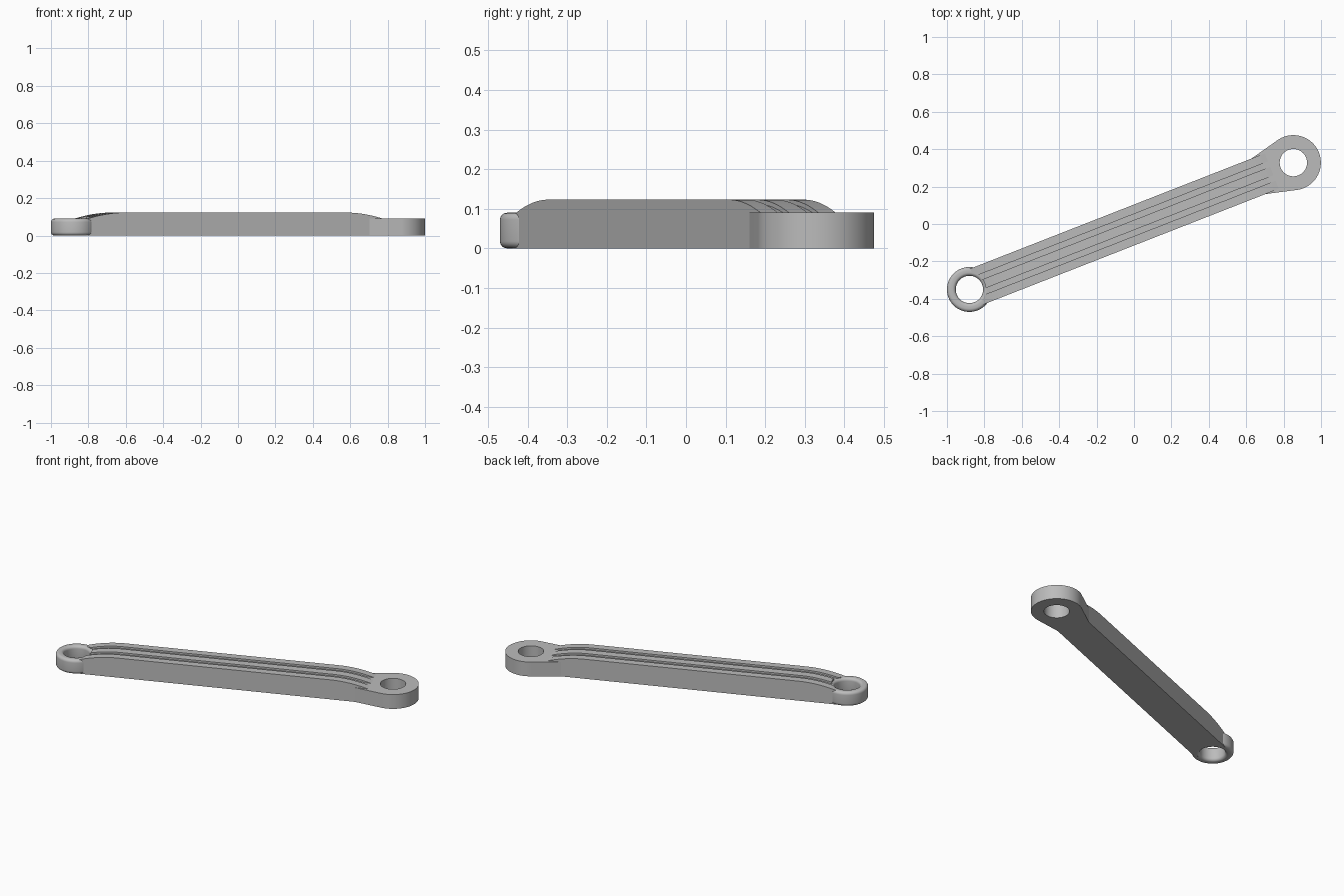
import bpy, bmesh, math
from mathutils import Matrix

old = bpy.data.objects.get("Cube")
if old:
    bpy.data.objects.remove(old)

grey = bpy.data.materials.new("plain grey")
grey.use_nodes = True
grey.diffuse_color = (0.5, 0.5, 0.5, 1)
grey.node_tree.nodes["Principled BSDF"].inputs["Base Color"].default_value = (0.5, 0.5, 0.5, 1)

# The link is modelled along local x, small eye at the origin, then turned in place
SMALL = (-0.88, -0.35)
BIG = (0.852, 0.328)
LENGTH = math.dist(SMALL, BIG)
ANGLE = math.atan2(BIG[1] - SMALL[1], BIG[0] - SMALL[0])
PLACE = Matrix.Translation((*SMALL, 0)) @ Matrix.Rotation(ANGLE, 4, 'Z')
EYE_H, BAR_H, HALF_W, HOLE_R = 0.09, 0.123, 0.102, 0.073


def finish(name, bm):
    bmesh.ops.recalc_face_normals(bm, faces=bm.faces)
    mesh = bpy.data.meshes.new(name)
    bm.to_mesh(mesh)
    bm.free()
    mesh.transform(PLACE)
    mesh.materials.append(grey)
    obj = bpy.data.objects.new(name, mesh)
    bpy.context.collection.objects.link(obj)
    return obj


def smooth(obj):
    bpy.ops.object.select_all(action='DESELECT')
    obj.select_set(True)
    bpy.context.view_layer.objects.active = obj
    bpy.ops.object.shade_smooth_by_angle(angle=math.radians(30))


def cylinder(name, u, radius):
    bm = bmesh.new()
    bmesh.ops.create_cone(bm, cap_ends=True, segments=96, radius1=radius, radius2=radius,
                          depth=0.5, matrix=Matrix.Translation((u, 0, 0)))
    obj = finish(name, bm)
    obj.hide_render = True
    obj.hide_set(True)
    return obj


def cut(obj, cutter):
    mod = obj.modifiers.new("hole", 'BOOLEAN')
    mod.operation = 'DIFFERENCE'
    mod.solver = 'EXACT'
    mod.object = cutter
    bpy.context.view_layer.objects.active = obj
    bpy.ops.object.modifier_apply(modifier=mod.name)
    bpy.data.objects.remove(cutter)


def bar_top(u):
    # Flat in the middle, falling along an arc towards each eye
    out = max(0.265 - u, u - (LENGTH - 0.343), 0)
    return BAR_H - 0.033 * (out / 0.22) ** 2


# Bar: a cross-section with two grooves, swept along its length
start, end = 0.02, LENGTH - 0.12
arc = [i / 14 for i in range(15)]
stations = [start + (0.265 - start) * t for t in arc]
stations += [LENGTH - 0.343 + (end - LENGTH + 0.343) * t for t in arc]
half = [(0.025, 0), (0.025, 1), (0.055, 1), (0.055, 0), (HALF_W, 0)]
top = [(-v, g) for v, g in reversed(half)] + half
bm = bmesh.new()
rings = []
for u in stations:
    z = bar_top(u)
    ring = [bm.verts.new((u, v, z - 0.011 * g)) for v, g in top]
    ring += [bm.verts.new((u, v, 0)) for v in (HALF_W, -HALF_W)]
    rings.append(ring)
for a, b in zip(rings, rings[1:]):
    for i in range(len(a)):
        j = (i + 1) % len(a)
        bm.faces.new((a[i], a[j], b[j], b[i]))
bm.faces.new(rings[0])
bm.faces.new(rings[-1])
bar = finish("grooved_bar", bm)
cut(bar, cylinder("bar_end_cutter", 0, 0.088))
smooth(bar)

# Large eye: round plate whose sides run tangent to the edges of the bar
R, FLARE = 0.147, 0.2
reach = math.hypot(FLARE, HALF_W)
tangent = math.pi - math.atan2(HALF_W, FLARE) - math.acos(R / reach)
outline = [(-FLARE, -HALF_W)]
for i in range(65):
    a = -tangent + 2 * tangent * i / 64
    outline.append((R * math.cos(a), R * math.sin(a)))
outline.append((-FLARE, HALF_W))
bm = bmesh.new()
face = bm.faces.new([bm.verts.new((LENGTH + x, y, 0)) for x, y in outline])
side = bmesh.ops.extrude_face_region(bm, geom=[face])
bmesh.ops.translate(bm, vec=(0, 0, EYE_H),
                    verts=[g for g in side["geom"] if isinstance(g, bmesh.types.BMVert)])
large_eye = finish("large_eye", bm)
cut(large_eye, cylinder("large_hole_cutter", LENGTH, HOLE_R))
smooth(large_eye)

# Small eye: a rounded rectangle turned around the hole axis
OUTER, FILLET, STEPS = 0.12, 0.018, 6
profile = []
corners = [(OUTER, EYE_H), (HOLE_R, EYE_H), (HOLE_R, 0), (OUTER, 0)]
for k, (r, z) in enumerate(corners):
    cr = r - FILLET if r == OUTER else r + FILLET
    cz = z - FILLET if z else FILLET
    for i in range(STEPS + 1):
        a = math.pi / 2 * (k + i / STEPS)
        profile.append((cr + FILLET * math.cos(a), cz + FILLET * math.sin(a)))
bm = bmesh.new()
loop = [bm.verts.new((r, 0, z)) for r, z in profile]
edges = [bm.edges.new((loop[i - 1], loop[i])) for i in range(len(loop))]
bmesh.ops.spin(bm, geom=loop + edges, axis=(0, 0, 1), cent=(0, 0, 0),
               angle=2 * math.pi, steps=80, use_merge=True)
bmesh.ops.remove_doubles(bm, verts=bm.verts, dist=1e-5)
smooth(finish("small_eye", bm))
